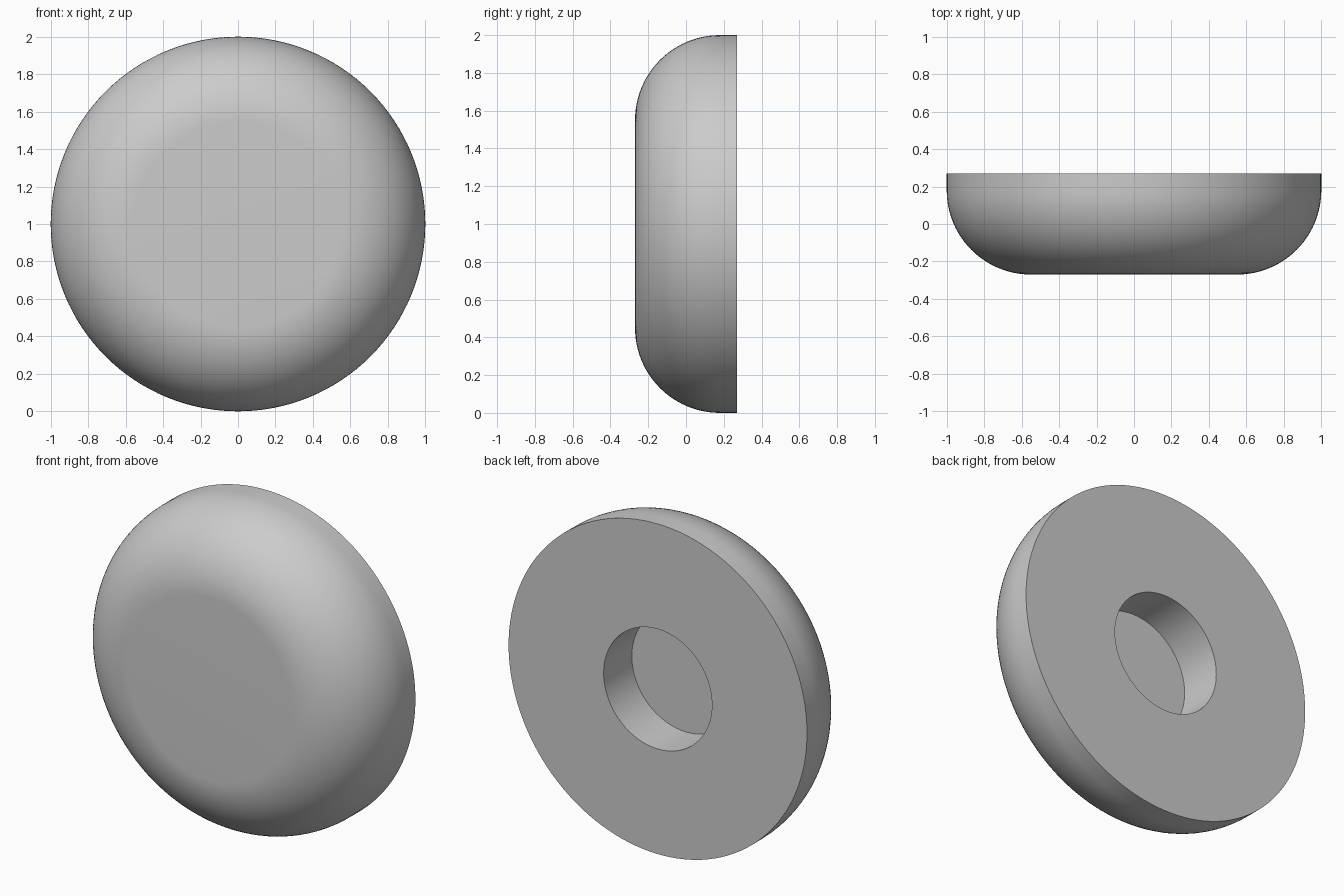
import bpy, bmesh, math

if "Cube" in bpy.data.objects:
    bpy.data.objects.remove(bpy.data.objects["Cube"])

R, HALF, FILLET = 1.0, 0.27, 0.45     # disc radius, half thickness, front rounding
HOLE_R, HOLE_FLOOR = 0.363, 0.0       # blind hole in the back
SEGMENTS, ARC_STEPS = 128, 24

# Half profile as (radius, y), from front centre round to hole floor centre
profile = [(0, -HALF)]
for i in range(ARC_STEPS + 1):
    a = math.pi / 2 * i / ARC_STEPS
    profile.append((R - FILLET + FILLET * math.sin(a),
                    -HALF + FILLET - FILLET * math.cos(a)))
profile += [(R, HALF), (HOLE_R, HALF), (HOLE_R, HOLE_FLOOR), (0, HOLE_FLOOR)]

# Revolve the profile about the y axis
bm = bmesh.new()
verts = [bm.verts.new((r, y, 0)) for r, y in profile]
edges = [bm.edges.new(pair) for pair in zip(verts, verts[1:])]
bmesh.ops.spin(bm, geom=verts + edges, cent=(0, 0, 0), axis=(0, 1, 0),
               angle=2 * math.pi, steps=SEGMENTS, use_merge=False)
bmesh.ops.remove_doubles(bm, verts=bm.verts, dist=1e-4)
bmesh.ops.recalc_face_normals(bm, faces=bm.faces)
bmesh.ops.translate(bm, verts=bm.verts, vec=(0, 0, R))

mesh = bpy.data.meshes.new("rounded_disc")
bm.to_mesh(mesh)
bm.free()
disc = bpy.data.objects.new("rounded_disc", mesh)
bpy.context.collection.objects.link(disc)

# Single grey material
grey = bpy.data.materials.new("light_grey")
grey.diffuse_color = (0.6, 0.6, 0.6, 1)
grey.use_nodes = True
grey.node_tree.nodes["Principled BSDF"].inputs["Base Color"].default_value = grey.diffuse_color
mesh.materials.append(grey)

# Smooth rounding, crisp rims
bpy.context.view_layer.objects.active = disc
disc.select_set(True)
bpy.ops.object.shade_smooth_by_angle(angle=math.radians(30))
